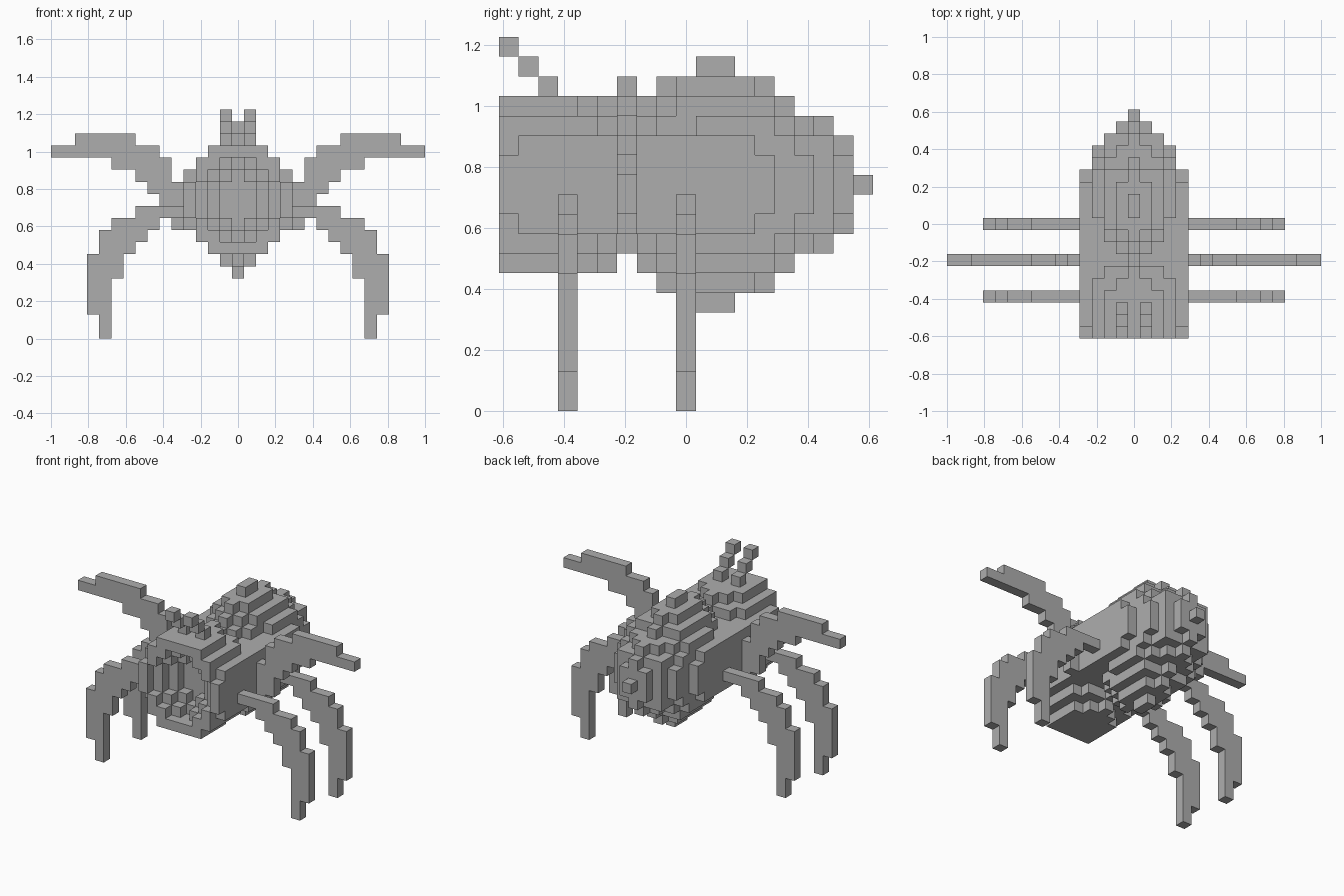
import bpy, bmesh
from mathutils import Vector

U = 2 / 31          # edge of one cube
MID = 11            # layer of the body axis

cube = bpy.data.objects.get("Cube")
if cube:
    bpy.data.objects.remove(cube, do_unlink=True)

grey = bpy.data.materials.new("plain_grey")
grey.use_nodes = True
colour = (0.42, 0.42, 0.42, 1)
grey.diffuse_color = colour
grey.node_tree.nodes["Principled BSDF"].inputs["Base Color"].default_value = colour

AXES = [Vector((1, 0, 0)), Vector((0, 1, 0)), Vector((0, 0, 1))]


def block_part(name, cells):
    """Skin a set of cube cells (across, along, up), keeping outer faces only."""
    bm = bmesh.new()
    for cell in cells:
        centre = Vector((cell[0], cell[1] - 9, cell[2] + 0.5))
        for n in range(3):
            for sign in (-1, 1):
                normal = AXES[n] * sign
                beside = tuple(int(c + d) for c, d in zip(cell, normal))
                if beside in cells:
                    continue
                a, b = AXES[(n + 1) % 3] / 2, AXES[(n + 2) % 3] / 2 * sign
                mid = centre + normal / 2
                corners = (mid - a - b, mid + a - b, mid + a + b, mid - a + b)
                bm.faces.new([bm.verts.new(p * U) for p in corners])
    bmesh.ops.remove_doubles(bm, verts=bm.verts, dist=U / 100)
    bmesh.ops.dissolve_limit(bm, angle_limit=0.01, verts=bm.verts, edges=bm.edges)
    mesh = bpy.data.meshes.new(name)
    bm.to_mesh(mesh)
    bm.free()
    mesh.materials.append(grey)
    bpy.context.collection.objects.link(bpy.data.objects.new(name, mesh))


def slices(start, rows):
    """Cells from half widths, listed outwards from the axis for each slice."""
    cells = set()
    for j, widths in enumerate(rows, start):
        for dz, half in enumerate(widths):
            for i in range(-half, half + 1):
                cells |= {(i, j, MID + dz), (i, j, MID - dz)}
    return cells


def limb(j, spans, side):
    """Cells from (layer, first, last) spans in one upright slice."""
    return {(side * i, j, k) for k, a, b in spans for i in range(a, b + 1)}


# Head with a stepped hollow in its face
head = slices(0, [(4, 4, 3, 3, 2), (4, 4, 4, 3, 2), (4, 4, 4, 3, 2),
                  (4, 4, 4, 3, 2), (4, 4, 4, 3, 1), (4, 4, 4, 2, 0)])
hollow = slices(0, [(3, 3, 2, 1), (2, 2, 1, 0), (1, 1, 0)])
block_part("head", head - hollow)

# Waist, abdomen and tail
block_part("waist", slices(6, [(4, 4, 4, 0), (4, 4, 4, 1, 0)]))
full = (4, 4, 4, 3, 2, 1)
block_part("abdomen", slices(8, [
    (4, 4, 4, 2, 1, 0), (4, 4, 4, 2, 2, 1), full + (0,), full + (0,), full,
    (4, 4, 3, 3, 2, 0), (3, 3, 3, 2, 0), (3, 3, 2, 1), (2, 2, 2, 0), (1, 1, 0)]))
block_part("tail", slices(18, [(0,)]))

# Paired limbs
LEG = [(10, 5, 8), (9, 7, 10), (8, 8, 11), (7, 9, 11), (6, 10, 12), (5, 10, 12),
       (4, 11, 12), (3, 11, 12), (2, 11, 12), (1, 11, 11), (0, 11, 11)]
WING = [(9, 5, 5), (10, 5, 6), (11, 5, 6), (12, 5, 7), (13, 6, 8), (14, 6, 10),
        (15, 7, 15), (16, 9, 13)]
for label, side in (("left", 1), ("right", -1)):
    block_part(label + "_front_leg", limb(3, LEG, side))
    block_part(label + "_back_leg", limb(9, LEG, side))
    block_part(label + "_raised_limb", limb(6, WING, side))
    block_part(label + "_antenna", {(side, j, 18 - j) for j in range(3)})
